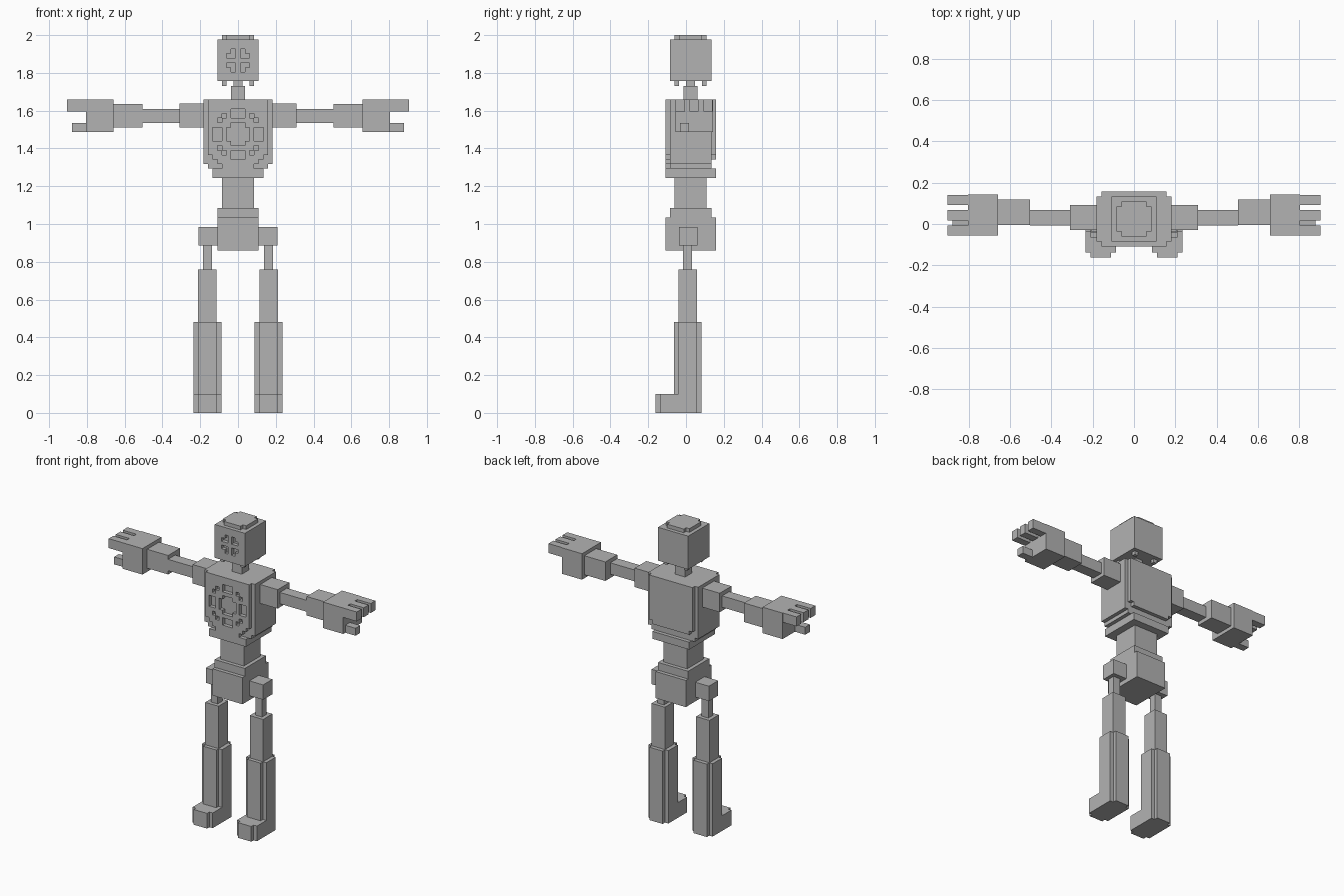
import bpy, bmesh
from mathutils import Vector

if "Cube" in bpy.data.objects:
    bpy.data.objects.remove(bpy.data.objects["Cube"], do_unlink=True)

V = 2 / 82  # edge of one block

grey = bpy.data.materials.new("plain_grey")
grey.use_nodes = True
grey.diffuse_color = (0.45, 0.45, 0.45, 1)
grey.node_tree.nodes["Principled BSDF"].inputs["Base Color"].default_value = grey.diffuse_color


def finish(name, bm):
    bmesh.ops.recalc_face_normals(bm, faces=bm.faces)
    mesh = bpy.data.meshes.new(name)
    bm.to_mesh(mesh)
    bm.free()
    mesh.materials.append(grey)
    bpy.context.collection.objects.link(bpy.data.objects.new(name, mesh))


def box(name, x, y, z):
    """Box from three (low, high) ranges."""
    bm = bmesh.new()
    bmesh.ops.create_cube(bm, size=1)
    for v in bm.verts:
        v.co = [(a + b) / 2 + c * (b - a) for c, (a, b) in zip(v.co, (x, y, z))]
    finish(name, bm)


def block(name, x, y, z):
    """Box measured in blocks."""
    box(name, *[(a * V, b * V) for a, b in (x, y, z)])


def pair(name, x, y, z):
    """Mirrored boxes on the left and right."""
    box("left_" + name, x, y, z)
    box("right_" + name, (-x[1], -x[0]), y, z)


def sheet(name, rows, corner, up, depth):
    """Extrude a drawn pattern of blocks; corner is its upper left end."""
    bm = bmesh.new()
    corner, up, right = Vector(corner), Vector(up), Vector((1, 0, 0))
    for r, row in enumerate(rows):
        for c, mark in enumerate(row):
            if mark == "#":
                p = corner + (right * c - up * r) * V
                quad = [p, p + right * V, p + (right - up) * V, p - up * V]
                bm.faces.new([bm.verts.new(q) for q in quad])
    bmesh.ops.remove_doubles(bm, verts=bm.verts, dist=V / 10)
    new = bmesh.ops.extrude_face_region(bm, geom=bm.faces[:], use_keep_orig=True)
    moved = [g for g in new["geom"] if isinstance(g, bmesh.types.BMVert)]
    bmesh.ops.translate(bm, verts=moved, vec=Vector(depth))
    finish(name, bm)


def notched(w, h, back=True):
    """Rectangle pattern with missing corner blocks."""
    end = " " + "#" * (w - 2) + " "
    full = "#" * w
    return [end if back else full] + [full] * (h - 2) + [end]


UP, BACK = (0, 0, 1), (0, 1, 0)

# Head with recessed face, cap and pegs underneath
block("head", (-4.5, 4.5), (-2.5, 5.5), (72, 81))
wide, narrow = "##..#..##", "###.#.###"
solid = "#" * 9
face = [solid, solid, narrow, wide, solid, wide, narrow, solid, solid]
sheet("face_plate", face, (-4.5 * V, -3.5 * V, 81 * V), UP, (0, V, 0))
sheet("head_cap", notched(7, 7), (-3.5 * V, 4.5 * V, 81 * V), BACK, (0, 0, V))
for side, x in (("right", -3.5), ("left", 2.5)):
    for end, y in (("front", -2.5), ("back", 3.5)):
        block(f"{side}_{end}_jaw_peg", (x, x + 1), (y, y + 1), (71, 72))
block("neck", (-1.5, 1.5), (-0.5, 2.5), (67, 71))
block("neck_pin", (-1, 1), (0, 2), (71, 72))

# Torso with pierced chest plate, back plate and lower rim
block("torso", (-7.5, 7.5), (-3.5, 5.5), (54, 68))
block("torso_base", (-6.5, 6.5), (-3.5, 5.5), (53, 54))
block("torso_rim", (-5.5, 5.5), (-4.5, 6.5), (51, 53))
chest = [
    "#############",
    "#############",
    "#####...#####",
    "###.#...#.###",
    "##.#######.##",
    "#####...#####",
    "#..#.....#..#",
    "#..#.....#..#",
    "#..#.....#..#",
    "#####...#####",
    "##.#######.##",
    "###.#...#.###",
    " ####...#### ",
    "  #########  ",
    "   #######   ",
]
sheet("chest_plate", chest, (-6.5 * V, -4.5 * V, 68 * V), UP, (0, V, 0))
sheet("back_plate", notched(13, 13, False), (-6.5 * V, 5.5 * V, 68 * V), UP, (0, V, 0))

# Waist and pelvis
block("waist", (-3.5, 3.5), (-2.5, 4.5), (44, 51))
block("pelvis_top", (-4.5, 4.5), (-3.5, 5.5), (42.4, 44.5))
block("pelvis", (-4.5, 4.5), (-4.5, 6.5), (35.2, 42.4))

# Arms
pair("shoulder", (0.18, 0.31), (-0.03, 0.092), (1.512, 1.637))
pair("upper_arm", (0.30, 0.505), (-0.007, 0.067), (1.535, 1.61))
pair("forearm", (0.505, 0.66), (-0.006, 0.118), (1.51, 1.635))
pair("hand", (0.658, 0.805), (-0.055, 0.143), (1.487, 1.658))
for i, finger in enumerate(("front", "middle", "rear")):
    y = -0.055 + 3 * V * i
    pair(finger + "_finger", (0.80, 0.904), (y, y + 2 * V), (1.596, 1.658))
pair("thumb", (0.80, 0.88), (-0.033, 0.016), (1.487, 1.536))

# Legs
pair("hip", (0.10, 0.209), (-0.037, 0.06), (0.887, 0.985))
pair("upper_leg", (0.137, 0.186), (-0.016, 0.033), (0.75, 0.89))
pair("thigh", (0.114, 0.211), (-0.04, 0.057), (0.47, 0.759))
for side, x in (("left", 0.088), ("right", -0.088 - 6 * V)):
    sheet(side + "_shin", notched(6, 6), (x, 0.082, 0.1), BACK, (0, 0, 0.38))
    sheet(side + "_foot", notched(6, 10), (x, 0.082, 0), BACK, (0, 0, 0.1))
